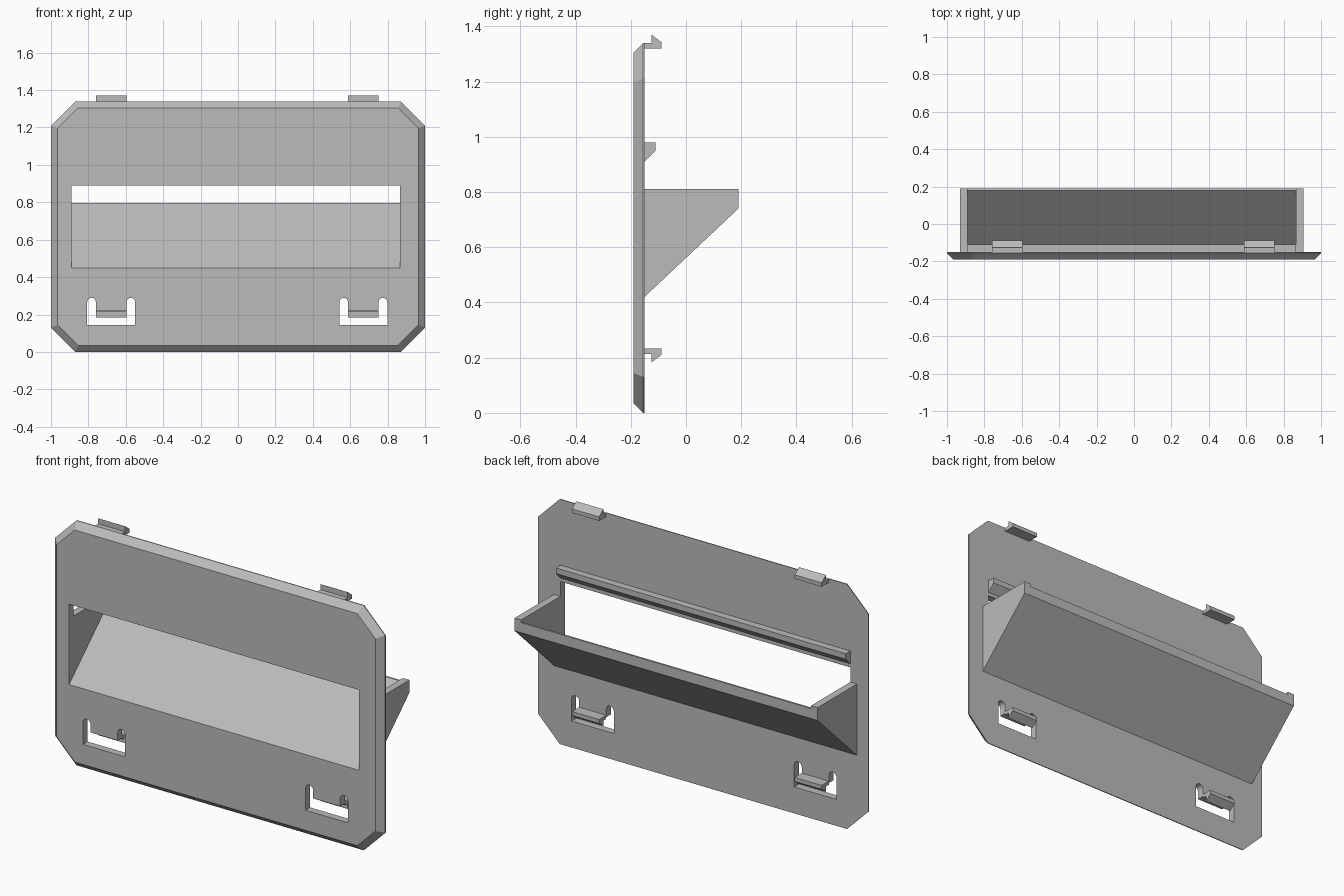
import bpy, bmesh
from math import pi, cos, sin

if "Cube" in bpy.data.objects:
    bpy.data.objects.remove(bpy.data.objects["Cube"], do_unlink=True)

grey = bpy.data.materials.new("plain grey")
grey.use_nodes = True
grey.diffuse_color = (0.5, 0.5, 0.5, 1)
grey.node_tree.nodes["Principled BSDF"].inputs["Base Color"].default_value = (0.5, 0.5, 0.5, 1)

FRONT, BACK = -0.19, -0.15


def loft(name, rings):
    """Closed solid through matching rings of points."""
    bm = bmesh.new()
    loops = [[bm.verts.new(p) for p in ring] for ring in rings]
    n = len(loops[0])
    for a, b in zip(loops, loops[1:]):
        for i in range(n):
            bm.faces.new((a[i], a[(i + 1) % n], b[(i + 1) % n], b[i]))
    bm.faces.new(loops[0])
    bm.faces.new(loops[-1])
    bmesh.ops.recalc_face_normals(bm, faces=bm.faces)
    mesh = bpy.data.meshes.new(name)
    bm.to_mesh(mesh)
    bm.free()
    mesh.materials.append(grey)
    obj = bpy.data.objects.new(name, mesh)
    bpy.context.collection.objects.link(obj)
    return obj


def across(name, profile, x0, x1):
    """Extrude a (y, z) profile along x."""
    return loft(name, [[(x, y, z) for y, z in profile] for x in (x0, x1)])


def through(name, profile):
    """Extrude an (x, z) profile through the plate thickness."""
    return loft(name, [[(x, y, z) for x, z in profile] for y in (FRONT - 0.1, BACK + 0.1)])


def octagon(y, inset):
    w, h, cx, cz = 1 - inset, 0.67 - inset, 0.87 - inset * 0.4, 0.54 - inset * 0.4
    pts = [(cx, h), (w, cz), (w, -cz), (cx, -h), (-cx, -h), (-w, -cz), (-w, cz), (-cx, h)]
    return [(x, y, z + 0.67) for x, z in pts]


# Bevelled face plate
plate = loft("face_plate", [octagon(FRONT, 0.035), octagon(BACK - 0.005, 0), octagon(BACK, 0)])

# Openings: wide slot and two U-shaped cuts around the lower clips
X0, X1 = -0.89, 0.865
CLIPS = {"right": -0.678, "left": 0.67}
cutters = [through("slot_cutter", [(X0, 0.45), (X1, 0.45), (X1, 0.89), (X0, 0.89)])]


def rounded_top(cx, r, z):
    return [(cx + r * cos(a * pi / 8), z + r * sin(a * pi / 8)) for a in range(9)]


for side, c in CLIPS.items():
    outline = [(c - 0.128, 0.145), (c + 0.128, 0.145)]
    outline += rounded_top(c + 0.105, 0.023, 0.266)
    outline += [(c + 0.082, 0.222), (c - 0.082, 0.222)]
    outline += rounded_top(c - 0.105, 0.023, 0.266)
    cutters.append(through(side + "_clip_cutter", outline))

bpy.context.view_layer.objects.active = plate
for cutter in cutters:
    cutter.hide_render = True
    mod = plate.modifiers.new("cut", "BOOLEAN")
    mod.operation, mod.solver, mod.object = "DIFFERENCE", "EXACT", cutter
    bpy.ops.object.modifier_apply(modifier=mod.name)
    bpy.data.objects.remove(cutter, do_unlink=True)

# Sloping tray behind the slot
across("tray_floor", [(FRONT, 0.45), (0.18, 0.795), (0.19, 0.795), (0.19, 0.74),
                      (BACK, 0.42), (BACK, 0.45)], X0, X1)
wall = [(BACK, 0.81), (0.19, 0.81), (0.19, 0.74), (BACK, 0.42)]
across("tray_right_wall", wall, X0 - 0.04, X0)
across("tray_left_wall", wall, X1, X1 + 0.04)

# Ledge above the slot
across("upper_ledge", [(BACK, 0.98), (-0.11, 0.98), (-0.11, 0.95), (BACK, 0.91)], X0, X1)

# Hooked clips: upper ones point up, lower ones point down
hook = [(BACK, 0), (-0.088, 0), (-0.088, 0.022), (-0.125, 0.05), (-0.125, 0.02), (BACK, 0.02)]
for side, c in CLIPS.items():
    for level, base, sign in (("upper", 1.32, 1), ("lower", 0.233, -1)):
        across(f"{level}_{side}_clip", [(y, base + sign * z) for y, z in hook],
               c - 0.082, c + 0.082)
